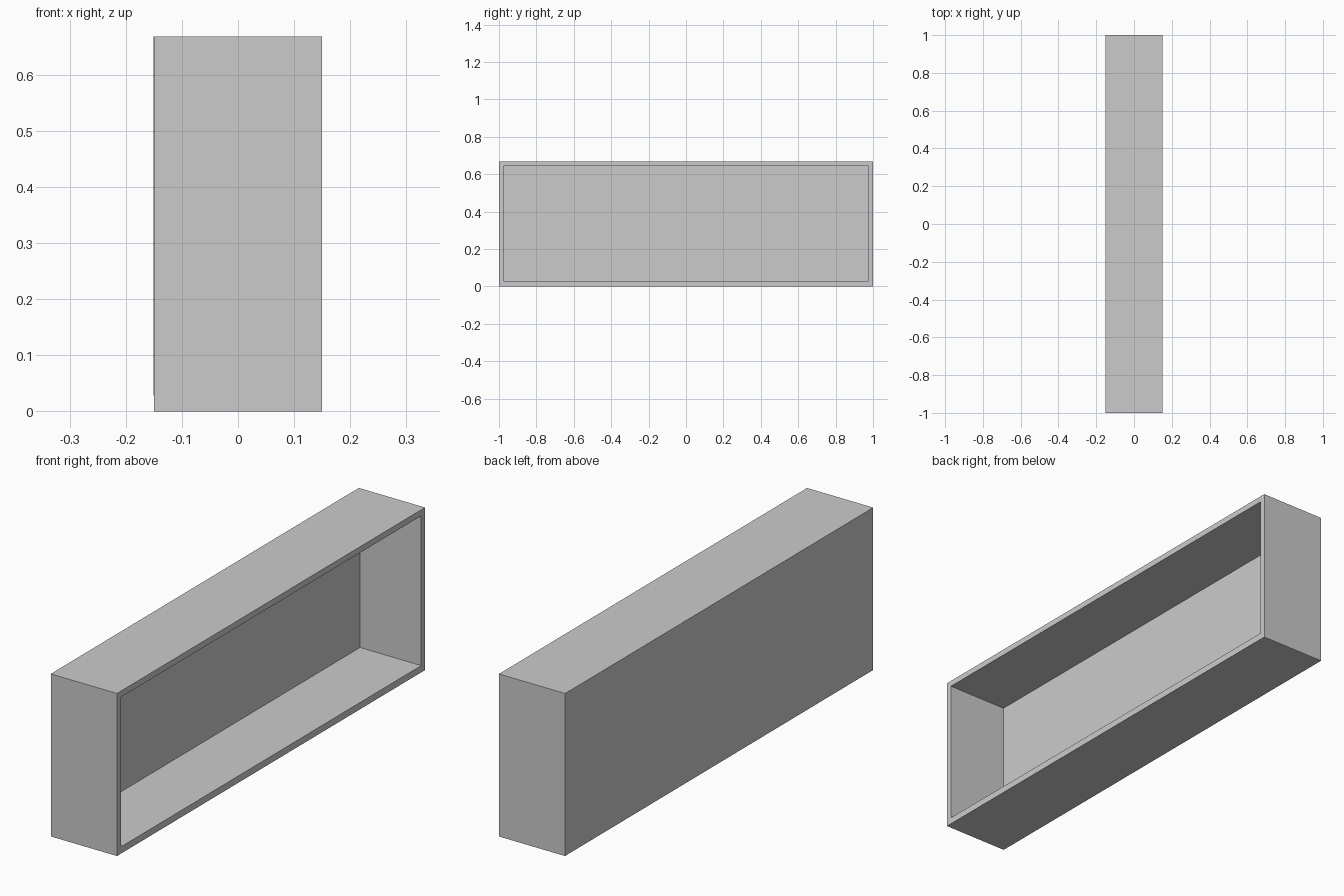
import bpy

if "Cube" in bpy.data.objects:
    bpy.data.objects.remove(bpy.data.objects["Cube"])

X, Y, H = 0.15, 1.0, 0.668   # half depth, half length, height
T = 0.025                    # side and top board thickness
B = 0.028                    # bottom board thickness
BACK = 0.022                 # back panel thickness


def board(name, lo, hi):
    """Flat board spanning two opposite corners."""
    bpy.ops.mesh.primitive_cube_add(size=1, location=[(a + b) / 2 for a, b in zip(lo, hi)])
    ob = bpy.context.object
    ob.name = name
    ob.scale = [b - a for a, b in zip(lo, hi)]
    bpy.ops.object.transform_apply(location=False, rotation=False, scale=True)
    return ob


# Bottom board runs full length
board("bottom_board", (-X, -Y, 0), (X, Y, B))

# End boards stand on the bottom
board("front_end_board", (-X, -Y, B), (X, -Y + T, H))
board("rear_end_board", (-X, Y - T, B), (X, Y, H))

# Top fits between the ends, in front of the back panel
board("top_board", (-X + BACK, -Y + T, H - T), (X, Y - T, H))

# Back panel closes the left side; the right side stays open
board("back_panel", (-X - 0.001, -Y + T, B), (-X + BACK, Y - T, H))
